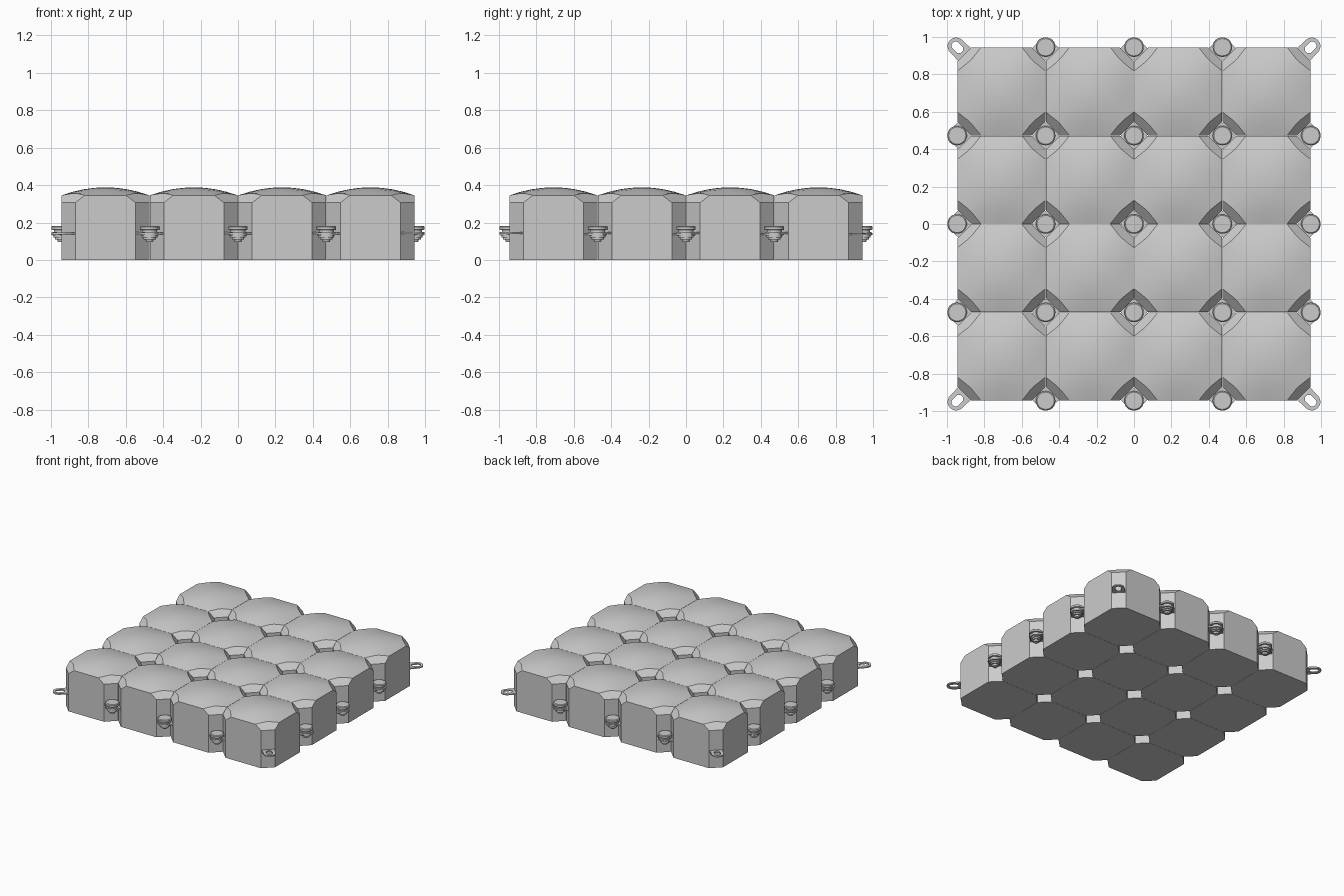
import bpy, bmesh, math
from mathutils import Vector

if "Cube" in bpy.data.objects:
    bpy.data.objects.remove(bpy.data.objects["Cube"])

PITCH, HALF = 0.4725, 0.2355      # float spacing and half width
RIM, DOME = 0.345, 0.043          # height of the top rim, rise of the dome
CH = 0.075                        # vertical corner chamfer
col = bpy.context.collection


def to_mesh(bm, name):
    bmesh.ops.recalc_face_normals(bm, faces=bm.faces[:])
    me = bpy.data.meshes.new(name)
    bm.to_mesh(me)
    bm.free()
    return me


def smooth(me, deg):
    # smooth faces, keep edges above the angle sharp
    bm = bmesh.new()
    bm.from_mesh(me)
    for f in bm.faces:
        f.smooth = True
    for e in bm.edges:
        e.smooth = e.calc_face_angle(0) < math.radians(deg)
    bm.to_mesh(me)
    bm.free()


def place(name, me, x, y, z=0, rot=0):
    ob = bpy.data.objects.new(name, me)
    ob.location = (x, y, z)
    ob.rotation_euler.z = rot
    col.objects.link(ob)
    return ob


def float_mesh():
    bm = bmesh.new()
    # domed top grid, skirt extruded down to the ground
    bmesh.ops.create_grid(bm, x_segments=8, y_segments=8, size=HALF)
    for v in bm.verts:
        u, w = v.co.x / HALF, v.co.y / HALF
        v.co.z = RIM + DOME * (1 - u * u) * (1 - w * w)
    rim = [e for e in bm.edges if e.is_boundary]
    ext = bmesh.ops.extrude_edge_only(bm, edges=rim)["geom"]
    for v in ext:
        if isinstance(v, bmesh.types.BMVert):
            v.co.z = 0
    bmesh.ops.holes_fill(bm, edges=[e for e in bm.edges if e.is_boundary], sides=0)
    # vertical chamfer, then sloping upper facet, on each corner
    slope = 0.05 / 0.039
    for sx in (-1, 1):
        for sy in (-1, 1):
            for no, z in ((Vector((sx, sy, 0)), 0), (Vector((sx, sy, slope)), 0.306)):
                p = Vector((sx * (HALF - CH / 2), sy * (HALF - CH / 2), z))
                bmesh.ops.bisect_plane(bm, geom=bm.verts[:] + bm.edges[:] + bm.faces[:],
                                       dist=1e-5, plane_co=p, plane_no=no, clear_outer=True)
                bmesh.ops.holes_fill(bm, edges=[e for e in bm.edges if e.is_boundary], sides=0)
    me = to_mesh(bm, "float_block")
    smooth(me, 18)
    return me


def lug_mesh():
    # flat eye plate pointing along +x, slotted hole centred on the origin
    n, t = 10, 0.005
    outer, inner = [], []
    for i in range(n + 1):
        a = -math.pi / 2 + math.pi * i / n
        outer.append((0.008 + 0.046 * math.cos(a), 0.046 * math.sin(a)))
        inner.append((0.012 + 0.022 * math.cos(a), 0.022 * math.sin(a)))
    for i in range(n + 1):
        a = math.pi / 2 + math.pi * i / n
        inner.append((-0.014 + 0.022 * math.cos(a), 0.022 * math.sin(a)))
        outer.append((-0.056, 0.048 - 0.096 * i / n))
    bm = bmesh.new()
    k = len(outer)
    rings = [[bm.verts.new((x, y, z)) for x, y in pts]
             for pts, z in ((outer, -t), (outer, t), (inner, t), (inner, -t))]
    for r in range(4):
        a, b = rings[r], rings[(r + 1) % 4]
        for i in range(k):
            j = (i + 1) % k
            bm.faces.new((a[i], a[j], b[j], b[i]))
    return to_mesh(bm, "lug")


def pin_mesh():
    # stepped turned profile: wide cap tapering in rings to a narrow foot
    prof = [(0, 0.182), (0.046, 0.182), (0.052, 0.177), (0.052, 0.162), (0.040, 0.160),
            (0.040, 0.150), (0.047, 0.150), (0.047, 0.130), (0.041, 0.130), (0.041, 0.120),
            (0.033, 0.120), (0.033, 0.109), (0.022, 0.109), (0.018, 0.095), (0, 0.095)]
    bm = bmesh.new()
    vs = [bm.verts.new((r, 0, z)) for r, z in prof]
    es = [bm.edges.new(p) for p in zip(vs, vs[1:])]
    bmesh.ops.spin(bm, geom=vs + es, cent=(0, 0, 0), axis=(0, 0, 1),
                   angle=2 * math.pi, steps=24, use_duplicate=False)
    bmesh.ops.remove_doubles(bm, verts=bm.verts[:], dist=1e-5)
    me = to_mesh(bm, "pin")
    smooth(me, 30)
    return me


block, lug, pin = float_mesh(), lug_mesh(), pin_mesh()

# 4 x 4 floats, each with a lug on all four corners
for i in range(4):
    for j in range(4):
        cx, cy = (i - 1.5) * PITCH, (j - 1.5) * PITCH
        place("float_block", block, cx, cy)
        for q in range(4):
            a = math.pi / 4 + q * math.pi / 2
            sx, sy = math.copysign(1, math.cos(a)), math.copysign(1, math.sin(a))
            place("corner_lug", lug, cx + sx * PITCH / 2, cy + sy * PITCH / 2,
                  0.137 + 0.002 * q, a)

# connecting pins at every joint but the outer corners
for i in range(-2, 3):
    for j in range(-2, 3):
        if abs(i) + abs(j) < 4:
            place("connector_pin", pin, i * PITCH, j * PITCH)
